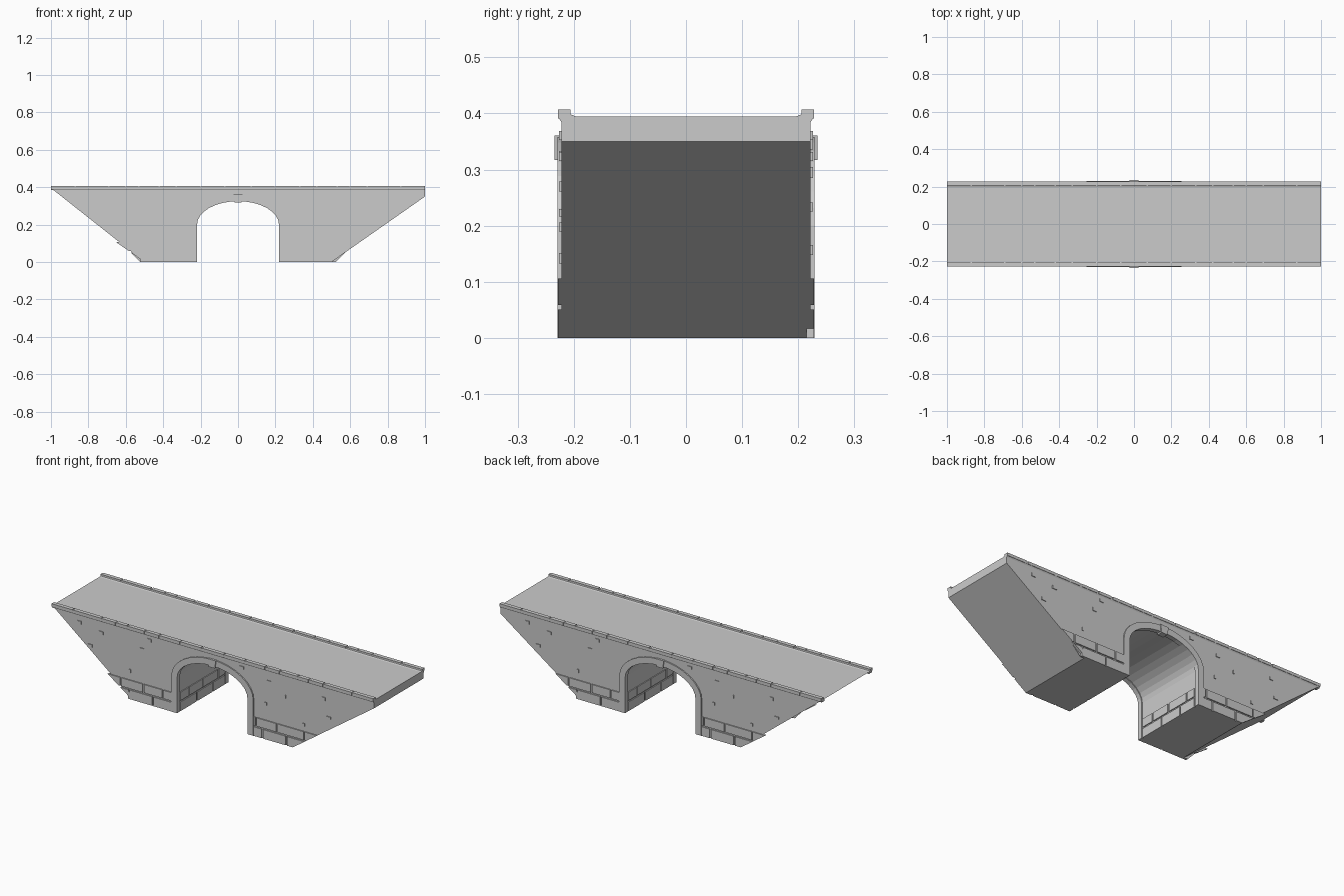
import bpy, bmesh, math
from mathutils import Matrix

if "Cube" in bpy.data.objects:
    bpy.data.objects.remove(bpy.data.objects["Cube"])

stone = bpy.data.materials.new("grey_stone")
stone.use_nodes = True
grey = (0.6, 0.6, 0.6, 1)
stone.diffuse_color = grey
stone.node_tree.nodes["Principled BSDF"].inputs["Base Color"].default_value = grey

HALF = 0.222      # wall face of the body
COURSE = 0.055    # brick course height
GAP = 0.004       # half a mortar joint


def add_prism(bm, pts, lo, hi, axis="y"):
    """Extrude a 2D outline along an axis: (x, z) along y, or (y, z) along x."""
    def place(p, d):
        return (p[0], d, p[1]) if axis == "y" else (d, p[0], p[1])
    a = [bm.verts.new(place(p, lo)) for p in pts]
    b = [bm.verts.new(place(p, hi)) for p in pts]
    faces = [bm.faces.new(a), bm.faces.new(b[::-1])]
    n = len(pts)
    for i in range(n):
        j = (i + 1) % n
        faces.append(bm.faces.new((a[i], b[i], b[j], a[j])))
    bmesh.ops.recalc_face_normals(bm, faces=faces)


def finish(name, bm, both_sides=False):
    """Make an object; optionally repeat it turned half round for the other side."""
    if both_sides:
        copy = bmesh.ops.duplicate(bm, geom=bm.verts[:] + bm.edges[:] + bm.faces[:])
        verts = [v for v in copy["geom"] if isinstance(v, bmesh.types.BMVert)]
        bmesh.ops.rotate(bm, verts=verts, matrix=Matrix.Rotation(math.pi, 3, "Z"))
    mesh = bpy.data.meshes.new(name)
    bm.to_mesh(mesh)
    bm.free()
    mesh.materials.append(stone)
    ob = bpy.data.objects.new(name, mesh)
    bpy.context.collection.objects.link(ob)
    return ob


def arch(a, top, spring=0.2, steps=16):
    """Arch outline from the left foot to the right foot."""
    curve = [(-a * math.cos(math.pi * i / steps),
              spring + (top - spring) * math.sin(math.pi * i / steps))
             for i in range(steps + 1)]
    return [(-a, 0)] + curve + [(a, 0)]


def slope(z):
    return 0.5 + z / 0.35 * 0.5


def rect(x0, x1, z0, z1):
    return [(x0, z0), (x1, z0), (x1, z1), (x0, z1)]


# Body with the tunnel through it and sloping underside at both ends
bm = bmesh.new()
outline = [(-0.5, 0)] + arch(0.224, 0.33) + [(0.5, 0), (1, 0.35), (1, 0.395), (-1, 0.395)]
add_prism(bm, outline, -HALF, HALF)
finish("bridge_body", bm)

# Raised arch rings
bm = bmesh.new()
add_prism(bm, arch(0.219, 0.325) + arch(0.255, 0.36)[::-1], -0.229, -0.203)
finish("arch_rings", bm, True)

# Keystones
bm = bmesh.new()
add_prism(bm, [(-0.019, 0.317), (0.019, 0.317), (0.025, 0.361), (-0.025, 0.361)],
          -0.234, -0.2)
finish("keystones", bm, True)

# Kerbs: a lip on the deck, a chamfered base and jointed cap stones
bm = bmesh.new()
lip = [(-HALF, 0.384), (-0.226, 0.391), (-0.226, 0.404), (-0.207, 0.404),
       (-0.205, 0.398), (-0.197, 0.395), (-0.197, 0.384)]
add_prism(bm, lip, -1, 1, "x")
finish("kerb_bases", bm, True)

bm = bmesh.new()
half_joints = [0.07, 0.2, 0.33, 0.42, 0.53, 0.6, 0.69, 0.87]
ends = [-1] + [-j for j in reversed(half_joints)] + half_joints + [1]
for x0, x1 in zip(ends, ends[1:]):
    l = x0 + (GAP if x0 > -1 else 0)
    r = x1 - (GAP if x1 < 1 else 0)
    add_prism(bm, [(-0.228, 0.391), (-0.228, 0.407), (-0.206, 0.407), (-0.206, 0.391)],
              l, r, "x")
finish("kerb_cap_stones", bm, True)

# Brick courses on the outer faces, trimmed to the sloping ends
bm = bmesh.new()
joints = {-1: ([0.37, 0.52], [0.31, 0.43, 0.57]),
          1: ([0.31, 0.46], [0.27, 0.40, 0.57])}
for side, courses in joints.items():
    for row, cuts in enumerate(courses):
        z0, z1 = row * COURSE + (GAP if row else 0), (row + 1) * COURSE - GAP
        xs = [0.255] + cuts
        for i, x in enumerate(xs):
            x += GAP if i else 0
            if i + 1 < len(xs):
                pts = rect(x, xs[i + 1] - GAP, z0, z1)
            else:
                pts = [(x, z0), (slope(z0), z0), (slope(z1), z1), (x, z1)]
            add_prism(bm, [(side * px, pz) for px, pz in pts], -0.228, -0.215)
finish("outer_bricks", bm, True)

# Brick courses along the tunnel walls
bm = bmesh.new()
for row, cuts in enumerate(([-0.2, -0.09, 0.05, 0.2], [-0.2, -0.14, 0.0, 0.12, 0.2])):
    z0, z1 = row * COURSE + (GAP if row else 0), (row + 1) * COURSE - GAP
    for y0, y1 in zip(cuts, cuts[1:]):
        add_prism(bm, rect(y0 + GAP, y1 - GAP, z0, z1), 0.219, 0.23, "x")
finish("tunnel_bricks", bm, True)

# Small stones standing out of the plain walls: x, z, width, height
bm = bmesh.new()
chips = [(-0.83, 0.345, 0.024, 0.018), (-0.695, 0.323, 0.028, 0.016),
         (-0.765, 0.233, 0.028, 0.016), (-0.44, 0.295, 0.024, 0.02),
         (-0.395, 0.361, 0.024, 0.016), (-0.515, 0.157, 0.01, 0.018),
         (0.18, 0.361, 0.024, 0.016), (0.35, 0.325, 0.024, 0.016),
         (0.45, 0.27, 0.01, 0.018), (0.69, 0.323, 0.022, 0.016),
         (0.72, 0.223, 0.026, 0.014), (0.33, 0.198, 0.012, 0.016),
         (0.565, 0.142, 0.012, 0.018)]
for x, z, w, h in chips:
    add_prism(bm, rect(x - w / 2, x + w / 2, z - h / 2, z + h / 2), -0.226, -0.215)
finish("wall_stones", bm, True)
